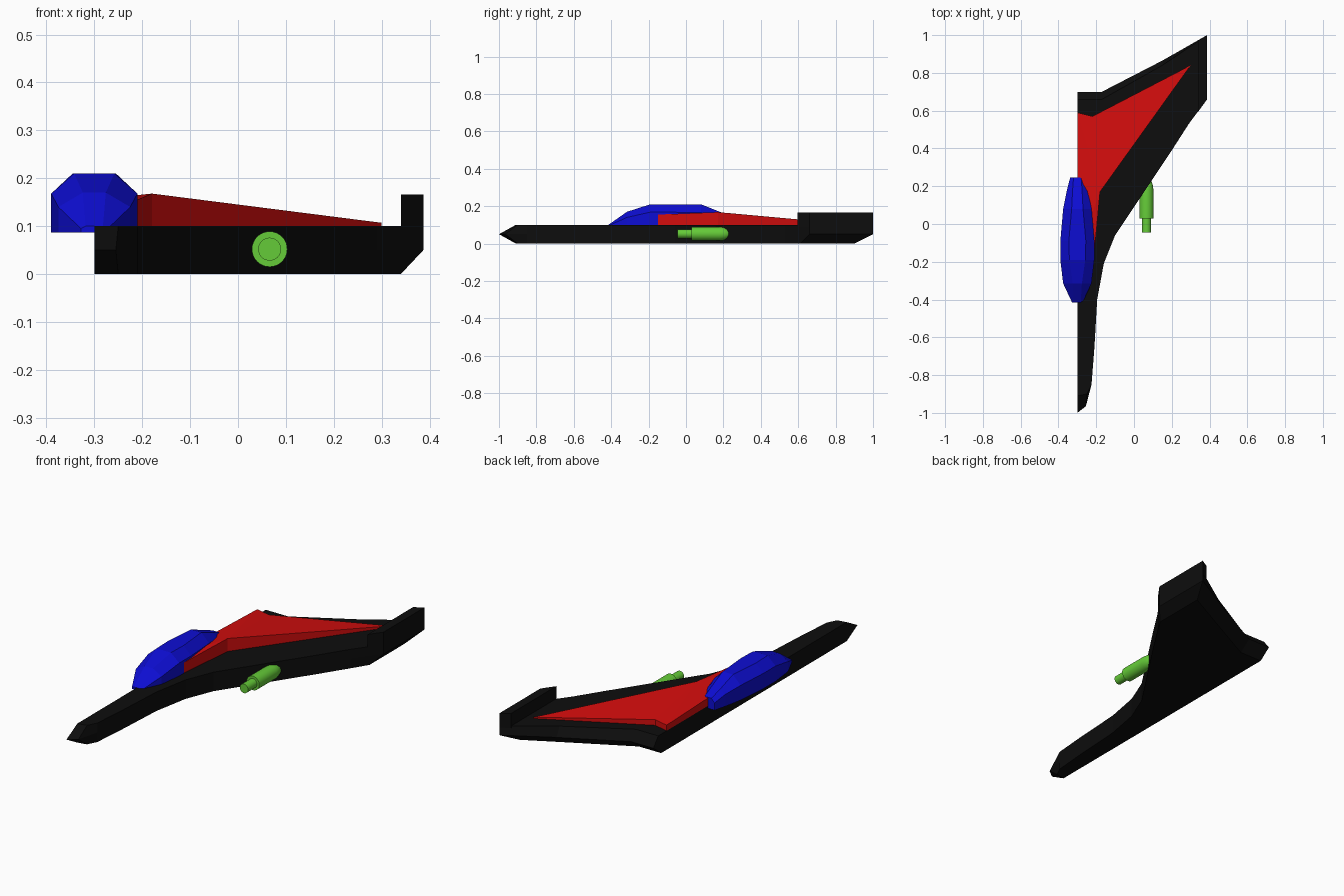
import bpy, bmesh, math

def material(name, col):
    m = bpy.data.materials.new(name)
    m.diffuse_color = (*col, 1)
    return m

BLACK = material("black", (0.004, 0.004, 0.004))
RED = material("red", (0.65, 0.004, 0.004))
BLUE = material("blue", (0.004, 0.004, 0.65))
GREEN = material("green", (0.13, 0.6, 0.04))

def loft(name, rings, mat):
    """Skin a list of equal-length closed rings and cap both ends."""
    bm = bmesh.new()
    vs = [[bm.verts.new(p) for p in r] for r in rings]
    n = len(rings[0])
    for a, b in zip(vs, vs[1:]):
        for i in range(n):
            j = (i + 1) % n
            bm.faces.new((a[i], a[j], b[j], b[i]))
    caps = [bm.faces.new(vs[0]), bm.faces.new(vs[-1])]
    bmesh.ops.triangulate(bm, faces=caps)
    bmesh.ops.recalc_face_normals(bm, faces=bm.faces)
    me = bpy.data.meshes.new(name)
    bm.to_mesh(me)
    bm.free()
    me.materials.append(mat)
    ob = bpy.data.objects.new(name, me)
    bpy.context.collection.objects.link(ob)
    return ob

# Hull: half plan outline; nose, tip and tail edges are bevelled
side = [(-0.225, -0.85), (-0.21, -0.66), (-0.195, -0.40), (-0.16, -0.21),
        (-0.10, -0.06), (0.10, 0.24), (0.20, 0.39), (0.29, 0.53)]
mid = [(-0.30, -1.0), (-0.255, -0.965)] + side + [
    (0.387, 0.66), (0.387, 1.0), (0.15, 0.865), (-0.17, 0.70), (-0.30, 0.70)]
top = [(-0.30, -0.91), (-0.25, -0.90)] + side + [
    (0.387, 0.66), (0.387, 1.0), (0.15, 0.84), (-0.17, 0.66), (-0.30, 0.66)]
low = [(-0.30, -0.91), (-0.25, -0.90)] + side + [
    (0.34, 0.61), (0.34, 0.90), (0.13, 0.79), (-0.17, 0.635), (-0.30, 0.635)]
loft("hull", [[(x, y, z) for x, y in o]
              for o, z in ((low, 0.0), (mid, 0.05), (top, 0.10))], BLACK)

# Upright fin on the wing tip
fin = [(0.34, 0.595), (0.387, 0.66), (0.387, 1.0), (0.34, 0.972)]
loft("wing_tip_fin", [[(x, y, z) for x, y in fin] for z in (0.09, 0.166)], BLACK)

# Raised wing panel sloping down to the tip
panel = [(-0.30, 0.59, 0.13), (-0.30, -0.15, 0.155), (-0.21, -0.15, 0.155),
         (-0.18, 0.17, 0.168), (0.30, 0.84, 0.107), (-0.22, 0.57, 0.13)]
loft("wing_panel", [[(x, y, 0.098) for x, y, z in panel], panel], RED)

# Canopy: faceted sections (y, half width, shoulder z, top half width, top z)
sections = [(-0.415, 0.028, 0.095, 0.018, 0.10), (-0.315, 0.075, 0.14, 0.024, 0.17),
            (-0.19, 0.09, 0.168, 0.042, 0.21), (-0.09, 0.09, 0.168, 0.045, 0.21),
            (0.08, 0.075, 0.165, 0.03, 0.21), (0.18, 0.055, 0.15, 0.025, 0.17),
            (0.245, 0.038, 0.125, 0.02, 0.145)]
loft("canopy", [[(-0.30 + x, y, z) for x, z in
                 ((-w, 0.087), (-w, s), (-t, h), (t, h), (w, s), (w, 0.087))]
                for y, w, s, t, h in sections], BLUE)

# Gun pod: turned profile (y, radius)
profile = [(-0.045, 0.024), (0.03, 0.024), (0.03, 0.037), (0.18, 0.037),
           (0.205, 0.034), (0.225, 0.027), (0.237, 0.017), (0.242, 0.004)]
N = 32
gun = loft("gun_pod", [[(0.066 + r * math.cos(2 * math.pi * i / N), y,
                         0.052 + r * math.sin(2 * math.pi * i / N))
                        for i in range(N)] for y, r in profile], GREEN)
bpy.context.view_layer.objects.active = gun
gun.select_set(True)
bpy.ops.object.shade_smooth_by_angle(angle=math.radians(35))
